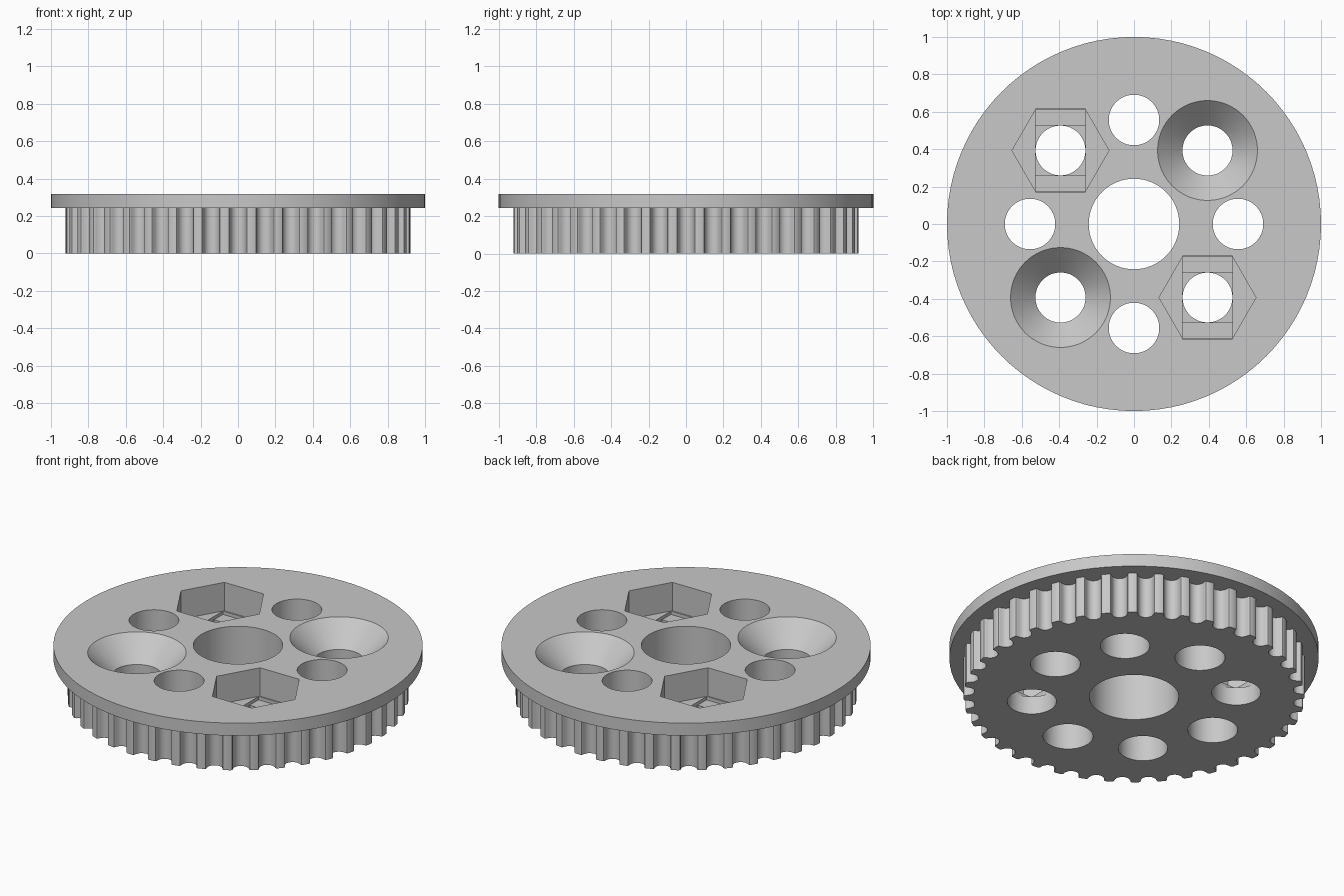
import bpy, math
from math import sin, cos, pi, radians

if "Cube" in bpy.data.objects:
    bpy.data.objects.remove(bpy.data.objects["Cube"])

TOP = 0.318          # upper face of the flange
UNDER = 0.243        # lower face of the flange
TEETH = 40
RADIUS = 0.923       # outer radius of the toothed body

grey = bpy.data.materials.new("light grey")
grey.diffuse_color = (0.58, 0.58, 0.58, 1)
grey.use_nodes = True
grey.node_tree.nodes["Principled BSDF"].inputs["Base Color"].default_value = grey.diffuse_color


def ring(r, n, x=0, y=0, turn=0.0):
    return [(x + r * cos(turn + 2 * pi * i / n), y + r * sin(turn + 2 * pi * i / n)) for i in range(n)]


def rect(hx, hy, x, y):
    return [(x - hx, y - hy), (x + hx, y - hy), (x + hx, y + hy), (x - hx, y + hy)]


def loft(name, levels):
    """Closed solid through (outline, z) levels with equal point counts."""
    n = len(levels[0][0])
    verts = [(x, y, z) for outline, z in levels for x, y in outline]
    faces = [tuple(reversed(range(n))), tuple(range(len(verts) - n, len(verts)))]
    for k in range(len(levels) - 1):
        for i in range(n):
            j = (i + 1) % n
            faces.append((k * n + i, k * n + j, (k + 1) * n + j, (k + 1) * n + i))
    mesh = bpy.data.meshes.new(name)
    mesh.from_pydata(verts, [], faces)
    mesh.materials.append(grey)
    obj = bpy.data.objects.new(name, mesh)
    bpy.context.collection.objects.link(obj)
    return obj


def combine(target, tool, operation):
    mod = target.modifiers.new(operation.lower(), 'BOOLEAN')
    mod.operation, mod.solver, mod.object = operation, 'EXACT', tool
    bpy.context.view_layer.objects.active = target
    bpy.ops.object.modifier_apply(modifier=mod.name)
    bpy.data.objects.remove(tool, do_unlink=True)


# Toothed body: one rounded belt groove repeated around the rim
half = [(0.0553, 0.0), (0.0480, 0.0028), (0.0443, 0.0097), (0.0429, 0.0177), (0.0405, 0.0254),
        (0.0374, 0.0329), (0.0334, 0.0400), (0.0265, 0.0472), (0.0184, 0.0524), (0.0094, 0.0556)]
groove = [(-w, d) for w, d in half] + [(0, 0.0566)] + half[::-1]
outline = []
for t in range(TEETH):
    a = 2 * pi * t / TEETH
    for w, d in groove:
        r = math.sqrt(RADIUS ** 2 - w * w) - d
        outline.append((r * cos(a) - w * sin(a), r * sin(a) + w * cos(a)))
body = loft("toothed_body", [(outline, 0), (outline, UNDER + 0.04)])

# Flange disc joined on top
disc = ring(1.0, 96)
pulley = loft("pulley", [(disc, UNDER), (disc, TOP)])
combine(pulley, body, 'UNION')

# Centre bore and four plain holes
bores = [(0, 0, 0.242)] + [(0.556 * cos(k * pi / 2), 0.556 * sin(k * pi / 2), 0.135) for k in range(4)]
for x, y, r in bores:
    c = ring(r, 64, x, y)
    combine(pulley, loft("bore_cutter", [(c, -0.1), (c, 0.5)]), 'DIFFERENCE')

P = 0.393
for s in (-1, 1):
    # Countersunk screw holes on one diagonal
    small, wide = ring(0.134, 64, s * P, s * P), ring(0.287, 64, s * P, s * P)
    combine(pulley, loft("countersink_cutter", [(small, -0.1), (small, TOP - 0.133),
                                                (wide, TOP + 0.02)]), 'DIFFERENCE')
    # Nut pockets on the other diagonal: hexagon, slot, square, then round hole
    x, y = s * P, -s * P
    steps = [(ring(0.259, 6, x, y), 0.148), (rect(0.1336, 0.2165, x, y), 0.128),
             (rect(0.1333, 0.1333, x, y), 0.108), (ring(0.133, 64, x, y), -0.1)]
    for shape, floor in steps:
        combine(pulley, loft("pocket_cutter", [(shape, floor), (shape, 0.5)]), 'DIFFERENCE')

# Smooth round walls, keep edges crisp
bpy.ops.object.select_all(action='DESELECT')
pulley.select_set(True)
bpy.context.view_layer.objects.active = pulley
bpy.ops.object.shade_smooth_by_angle(angle=radians(30))
